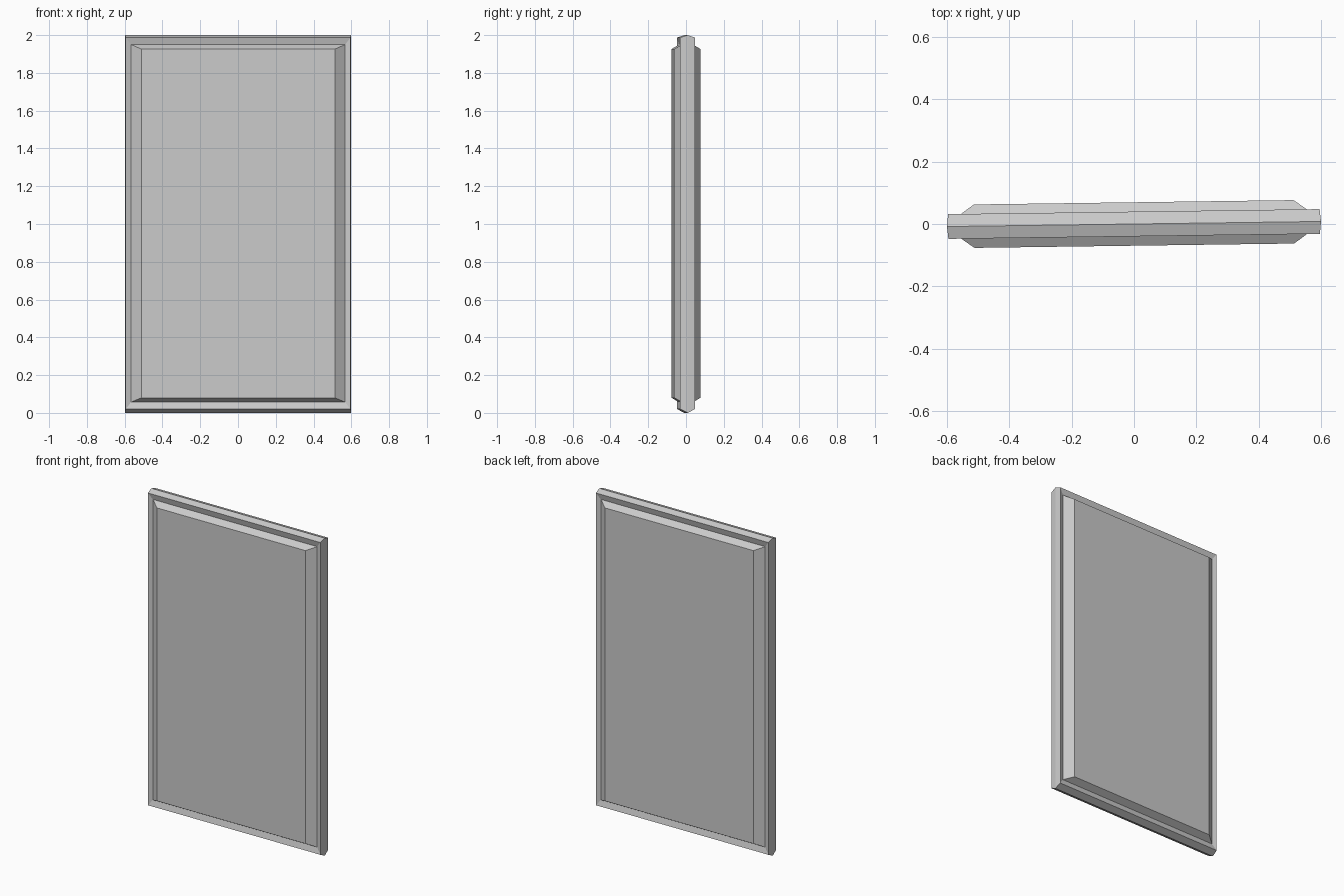
import bpy, bmesh, math

if "Cube" in bpy.data.objects:
    bpy.data.objects.remove(bpy.data.objects["Cube"])

# Rectangular rings from the front face to the outer ridge: y, half width, bottom, top
front = [
    (-0.0695, 0.512, 0.080, 1.926),  # raised field
    (-0.0300, 0.567, 0.057, 1.950),  # groove
    (-0.0395, 0.595, 0.020, 1.987),  # frame rim
]
ridge = [(0.0, 0.599, 0.0, 2.0)]
back = [(-y, w, b, t) for y, w, b, t in reversed(front)]

bm = bmesh.new()
rings = []
for y, w, b, t in front + ridge + back:
    rings.append([bm.verts.new(p) for p in ((-w, y, b), (w, y, b), (w, y, t), (-w, y, t))])

# Bridge neighbouring rings, then close front and back fields
for r, s in zip(rings, rings[1:]):
    for i in range(4):
        j = (i + 1) % 4
        bm.faces.new((r[i], r[j], s[j], s[i]))
bm.faces.new(rings[0])
bm.faces.new(rings[-1])
bmesh.ops.recalc_face_normals(bm, faces=bm.faces[:])

mesh = bpy.data.meshes.new("door_panel")
bm.to_mesh(mesh)
bm.free()
door = bpy.data.objects.new("door_panel", mesh)
bpy.context.collection.objects.link(door)

# The panel stands very slightly turned
door.rotation_euler.z = math.radians(0.78)
